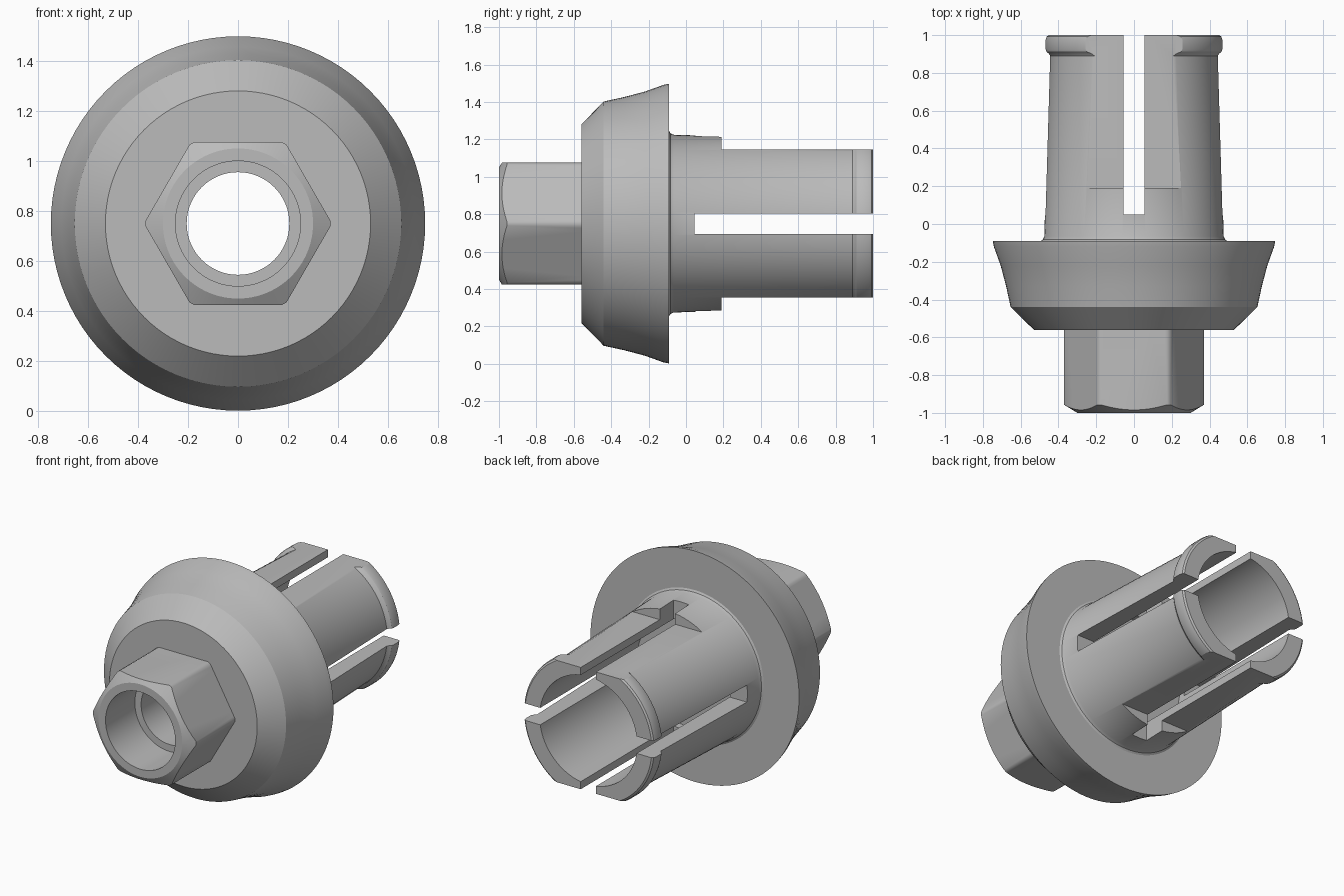
import bpy, bmesh
from math import cos, sin, pi, radians

cube = bpy.data.objects.get("Cube")
if cube:
    bpy.data.objects.remove(cube, do_unlink=True)

AXIS_Z = 0.75

steel = bpy.data.materials.new("plain_grey")
steel.use_nodes = True
grey = (0.5, 0.5, 0.5, 1)
steel.diffuse_color = grey
steel.node_tree.nodes["Principled BSDF"].inputs["Base Color"].default_value = grey


def finish_mesh(name, bm):
    bmesh.ops.recalc_face_normals(bm, faces=bm.faces)
    mesh = bpy.data.meshes.new(name)
    bm.to_mesh(mesh)
    bm.free()
    mesh.materials.append(steel)
    obj = bpy.data.objects.new(name, mesh)
    bpy.context.collection.objects.link(obj)
    return obj


def lathe(name, profile, steps=96):
    """Spin a closed (y, radius) loop about the lengthwise axis."""
    bm = bmesh.new()
    rings = []
    for i in range(steps):
        a = 2 * pi * i / steps
        rings.append([bm.verts.new((r * cos(a), y, AXIS_Z + r * sin(a))) for y, r in profile])
    n = len(profile)
    for i in range(steps):
        p, q = rings[i], rings[(i + 1) % steps]
        for j in range(n):
            k = (j + 1) % n
            bm.faces.new((p[j], p[k], q[k], q[j]))
    return finish_mesh(name, bm)


def box(name, x, y, z):
    """Box from (low, high) ranges, z measured from the axis."""
    bm = bmesh.new()
    bmesh.ops.create_cube(bm, size=1)
    for v in bm.verts:
        v.co = (x[v.co.x > 0], y[v.co.y > 0], AXIS_Z + z[v.co.z > 0])
    return finish_mesh(name, bm)


def boolean(target, tool, operation):
    mod = target.modifiers.new("cut", 'BOOLEAN')
    mod.object, mod.operation, mod.solver = tool, operation, 'EXACT'
    bpy.ops.object.select_all(action='DESELECT')
    bpy.context.view_layer.objects.active = target
    target.select_set(True)
    bpy.ops.object.modifier_apply(modifier=mod.name)
    bpy.data.objects.remove(tool, do_unlink=True)


def smooth(obj):
    bpy.ops.object.select_all(action='DESELECT')
    bpy.context.view_layer.objects.active = obj
    obj.select_set(True)
    bpy.ops.object.shade_smooth_by_angle(angle=radians(30))


# Flared collar and slightly tapered sleeve with a snap lip
body = lathe("collar_and_sleeve", [
    (-0.56, 0.205), (-0.56, 0.53), (-0.44, 0.653), (-0.33, 0.677), (-0.22, 0.706),
    (-0.12, 0.742), (-0.09, 0.748),
    (-0.09, 0.495), (-0.083, 0.483), (-0.065, 0.475),
    (0.89, 0.447), (0.902, 0.455), (0.912, 0.467), (0.925, 0.471),
    (0.975, 0.471), (0.992, 0.466), (1.0, 0.455),
    (1.0, 0.35), (0.0, 0.35), (0.0, 0.205)])

# Flats above and below the sleeve
for side in (-1, 1):
    span = sorted((side * 0.395, side * 0.6))
    boolean(body, box("flat_cutter", (-0.6, 0.6), (0.19, 1.1), span), 'DIFFERENCE')

# Crossed slots that split the sleeve into four prongs
half = 0.055
boolean(body, box("upright_slot", (-half, half), (0.05, 1.1), (-0.6, 0.6)), 'DIFFERENCE')
boolean(body, box("level_slot", (-0.6, 0.6), (0.045, 1.1), (-half, half)), 'DIFFERENCE')
smooth(body)

# Hexagonal head with a chamfered front and a stepped bore
head = lathe("hex_head", [
    (-1.0, 0.25), (-1.0, 0.30), (-0.957, 0.37), (-0.56, 0.37),
    (-0.56, 0.205), (-0.7, 0.205), (-0.7, 0.25)])
prism = lathe("hex_prism", [(-1.1, 0.1), (-1.1, 0.376), (-0.5, 0.376), (-0.5, 0.1)], steps=6)
boolean(head, prism, 'INTERSECT')
smooth(head)
